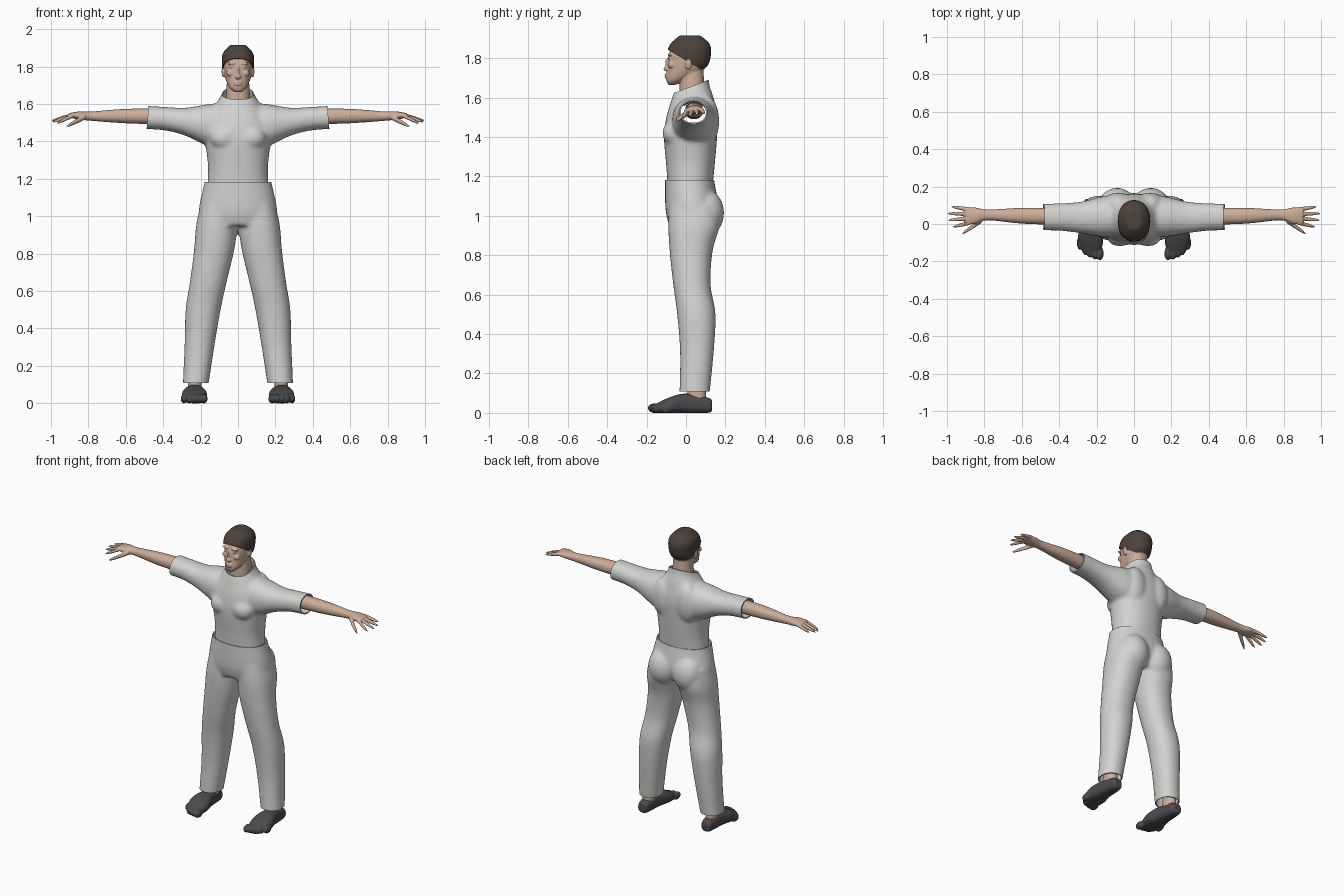
import bpy, bmesh, math
from mathutils import Matrix, Vector

cube = bpy.data.objects.get("Cube")
if cube:
    bpy.data.objects.remove(cube)


def material(name, red, green, blue):
    colour = (red, green, blue, 1)
    mat = bpy.data.materials.new(name)
    mat.use_nodes = True
    mat.diffuse_color = colour
    mat.node_tree.nodes["Principled BSDF"].inputs["Base Color"].default_value = colour
    return mat


CLOTH = material("pale_cloth", .65, .65, .64)
SKIN = material("skin", .6, .42, .32)
HAIR = material("dark_brown_hair", .075, .055, .045)
SHOE = material("charcoal_shoe", .07, .07, .075)
AXES = {"x": (1, 2, 0), "y": (0, 2, 1), "z": (0, 1, 2)}
SIDES = {"left": 1, "right": -1}


def spline(before, start, end, after, t):
    """Smooth blend between two neighbouring rows of a profile."""
    result = []
    for a, b, c, d in zip(before, start, end, after):
        leave, arrive = (c - a) / 2, (d - b) / 2
        bend = 3 * (c - b) - 2 * leave - arrive
        twist = 2 * (b - c) + leave + arrive
        result.append(b + t * (leave + t * (bend + t * twist)))
    return result


def rounded(value, power):
    return math.copysign(abs(value) ** (2 / power), value)


def loft(bm, axis, rows, side=1, power=2.2, sides=32, steps=5):
    """Closed tube; each row is position, then low and high limits on the two other axes."""
    across, up, along = AXES[axis]
    last = len(rows) - 1
    path = []
    for i in range(last):
        controls = [rows[min(max(k, 0), last)] for k in range(i - 1, i + 3)]
        path += [spline(*controls, j / steps) for j in range(steps)]
    path.append(rows[last])
    rings = []
    for position, low_a, high_a, low_b, high_b in path:
        ring = []
        for k in range(sides):
            angle = math.tau * k / sides
            point = Vector()
            point[along] = position
            point[across] = (low_a + high_a + (high_a - low_a) * rounded(math.cos(angle), power)) / 2
            point[up] = (low_b + high_b + (high_b - low_b) * rounded(math.sin(angle), power)) / 2
            point.x *= side
            ring.append(bm.verts.new(point))
        rings.append(ring)
    for ring, following in zip(rings, rings[1:]):
        for k in range(sides):
            bm.faces.new((ring[k - 1], ring[k], following[k], following[k - 1]))
    bm.faces.new(rings[0])
    bm.faces.new(rings[-1])


def body(bm, rows):
    """Upright symmetric tube; each row is height, half width, front and back."""
    loft(bm, "z", [(z, -half, half, front, back) for z, half, front, back in rows])


def blob(bm, centre, radii, side=1):
    x, y, z = centre
    place = Matrix.Translation((x * side, y, z)) @ Matrix.Diagonal((*radii, 1))
    bmesh.ops.create_icosphere(bm, subdivisions=3, radius=1, matrix=place)


def digit(bm, start, tip, radius, side):
    """Tapered finger running outward along x, with a rounded tip."""
    rows = []
    for k in range(9):
        t = k / 8
        x, y, z = Vector(start).lerp(Vector(tip), t)
        r = radius * math.sqrt(1.05 - t ** 4) * (1 - t / 5)
        rows.append((x, y - r, y + r, z - r, z + r))
    loft(bm, "x", rows, side, power=2, sides=12, steps=2)


def bake(obj):
    graph = bpy.context.evaluated_depsgraph_get()
    mesh = bpy.data.meshes.new_from_object(obj.evaluated_get(graph), depsgraph=graph)
    obj.modifiers.clear()
    obj.data = mesh


def finish(name, bm, mat, voxel, smoothing, cuts=()):
    """Fuse overlapping volumes into one soft skin, then trim clean hems."""
    bmesh.ops.recalc_face_normals(bm, faces=bm.faces[:])
    mesh = bpy.data.meshes.new(name)
    bm.to_mesh(mesh)
    bm.free()
    obj = bpy.data.objects.new(name, mesh)
    bpy.context.collection.objects.link(obj)
    fuse = obj.modifiers.new("fuse", "REMESH")
    fuse.mode = "VOXEL"
    fuse.voxel_size = voxel
    soft = obj.modifiers.new("soften", "SMOOTH")
    soft.iterations = smoothing
    bake(obj)
    if cuts:
        bm = bmesh.new()
        bm.from_mesh(obj.data)
        for point, normal in cuts:
            bmesh.ops.bisect_plane(bm, geom=bm.verts[:] + bm.edges[:] + bm.faces[:],
                                   plane_co=point, plane_no=normal, clear_outer=True)
        bm.to_mesh(obj.data)
        bm.free()
        shell = obj.modifiers.new("shell", "SOLIDIFY")
        shell.thickness = .007
        shell.offset = -1
        bake(obj)
    obj.data.materials.clear()
    obj.data.materials.append(mat)
    obj.data.shade_smooth()
    obj.data.set_sharp_from_angle(angle=math.radians(50))


# Shirt: torso, chest, shoulder blades and short sleeves
shirt = bmesh.new()
body(shirt, [(1.1, .17, -.09, .13), (1.25, .16, -.1, .145), (1.4, .175, -.112, .158),
             (1.5, .18, -.1, .16), (1.6, .12, -.07, .14), (1.66, .085, -.05, .12),
             (1.75, .08, -.05, .11)])
cuts = [((0, -.045, 1.63), (0, -.37, 1)), ((0, 0, 1.15), (0, 0, -1))]
for side in SIDES.values():
    blob(shirt, (.075, -.06, 1.42), (.075, .06, .065), side)
    blob(shirt, (.085, .105, 1.48), (.08, .064, .13), side)
    loft(shirt, "x", [(.04, -.06, .14, 1.35, 1.6), (.15, -.07, .15, 1.37, 1.6),
                      (.28, -.05, .12, 1.43, 1.58), (.4, -.036, .11, 1.46, 1.585),
                      (.54, -.034, .11, 1.467, 1.593)], side)
    cuts.append(((side * .483, 0, 1.53), (side, 0, .08)))
finish("shirt", shirt, CLOTH, .01, 9, cuts)

# Trousers: hips, seat and two legs
trousers = bmesh.new()
body(trousers, [(1.27, .17, -.1, .13), (1.18, .18, -.106, .143),
                (1.03, .21, -.104, .165), (.95, .185, -.085, .13)])
for side in SIDES.values():
    blob(trousers, (.09, .1, 1.015), (.1, .094, .12), side)
    loft(trousers, "z", [(1.06, .006, .2, -.085, .165), (.95, .003, .224, -.09, .17),
                         (.82, .02, .235, -.083, .135), (.65, .06, .257, -.065, .125),
                         (.5, .093, .28, -.045, .15), (.3, .127, .286, -.03, .14),
                         (.05, .165, .297, -.035, .115)], side)
finish("trousers", trousers, CLOTH, .01, 9,
       [((0, 0, 1.183), (0, 0, 1)), ((0, 0, .108), (0, 0, -1))])

# Head, neck and face
skull = [(1.665, .02, -.09, -.05), (1.69, .047, -.1, 0), (1.74, .068, -.095, .09),
         (1.8, .075, -.09, .115), (1.86, .07, -.07, .11), (1.905, .03, -.02, .06)]
head = bmesh.new()
body(head, skull)
body(head, [(1.56, .07, -.035, .1), (1.74, .058, -.03, .088)])
blob(head, (0, -.097, 1.745), (.017, .018, .012))
blob(head, (0, -.092, 1.77), (.008, .014, .034))
for lip in (1.705, 1.717):
    blob(head, (0, -.097, lip), (.023, .012, .007))
for side in SIDES.values():
    blob(head, (.032, -.08, 1.817), (.026, .014, .008), side)
    blob(head, (.032, -.08, 1.798), (.013, .01, .008), side)
    blob(head, (.04, -.073, 1.765), (.022, .018, .018), side)
    blob(head, (.077, .012, 1.773), (.011, .018, .032), side)
finish("head", head, SKIN, .0045, 3)

# Cropped hair: the skull grown outward, with a hairline sloping to the nape
grow = .011
hair = bmesh.new()
body(hair, [(z + grow, half + grow, front - grow, back + grow)
            for z, half, front, back in skull[1:]])
finish("hair", hair, HAIR, .007, 3, [((0, -.09, 1.842), (0, -.6, -1))])

for label, side in SIDES.items():
    # Forearm and palm
    arm = bmesh.new()
    loft(arm, "x", [(.38, -.005, .086, 1.49, 1.576), (.6, .002, .086, 1.497, 1.574),
                    (.78, .02, .077, 1.51, 1.56), (.85, 0, .088, 1.517, 1.56),
                    (.905, 0, .085, 1.528, 1.55)], side)
    # Four fanned fingers and the thumb
    for i in range(4):
        tip = (1 - .012 * (i - 1.6) ** 2, .036 * i - .016, 1.495 + .008 * i)
        digit(arm, (.88, .006 + .024 * i, 1.54), tip, .0115, side)
    digit(arm, (.815, .02, 1.532), (.918, -.052, 1.48), .0145, side)
    finish(label + "_arm", arm, SKIN, .004, 3)

    # Ankle showing between shoe and trouser hem
    ankle = bmesh.new()
    loft(ankle, "z", [(z, .196, .268, .008, .102) for z in (.03, .25)], side)
    finish(label + "_ankle", ankle, SKIN, .006, 2)

    # Soft shoe with separate toes
    shoe = bmesh.new()
    loft(shoe, "y", [(.133, .21, .26, .01, .06), (.11, .197, .27, 0, .078),
                     (0, .183, .284, 0, .098), (-.08, .164, .3, 0, .08),
                     (-.165, .18, .265, 0, .04)], side, power=2.6)
    for i in range(5):
        blob(shoe, (.182 + .027 * i, .0035 * i * i - .158, .024),
             (.02 - .001 * i, .036, .025), side)
    finish(label + "_shoe", shoe, SHOE, .005, 4)
